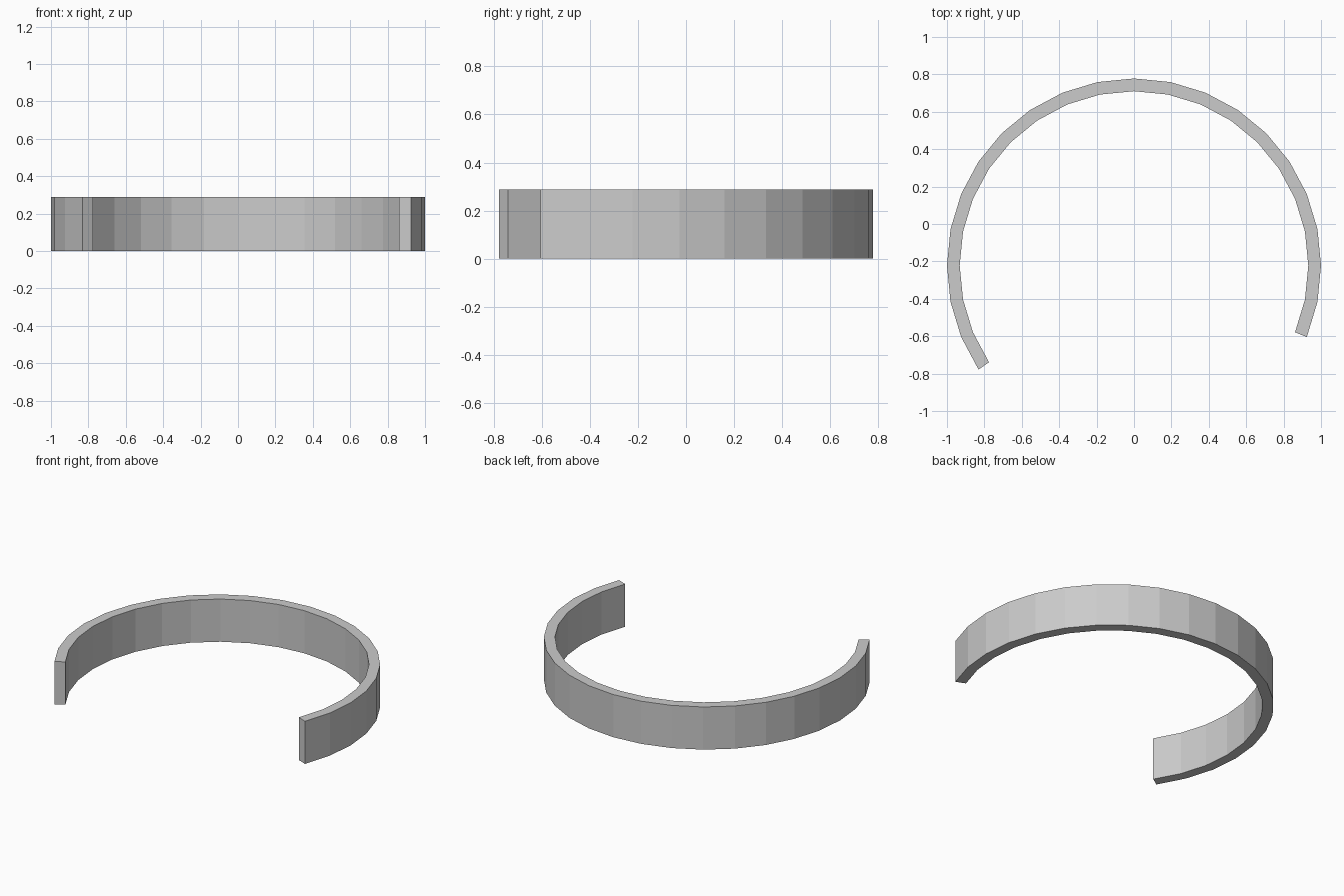
import bpy, bmesh
from math import sin, cos, radians

if "Cube" in bpy.data.objects:
    bpy.data.objects.remove(bpy.data.objects["Cube"])

OUTER, INNER, HEIGHT = 1.0, 0.932, 0.289
STEP, START, SEGMENTS = 11.25, -22.5, 21
CENTRE_Y = -0.222

bm = bmesh.new()

# Rectangular cross-sections swept around the open arc
rings = []
for i in range(SEGMENTS + 1):
    a = radians(START + i * STEP)
    section = [(OUTER, 0), (OUTER, HEIGHT), (INNER, HEIGHT), (INNER, 0)]
    rings.append([bm.verts.new((r * cos(a), CENTRE_Y + r * sin(a), z)) for r, z in section])

for a, b in zip(rings, rings[1:]):
    for j in range(4):
        k = (j + 1) % 4
        bm.faces.new((a[j], b[j], b[k], a[k]))

# Square end caps
bm.faces.new(rings[0])
bm.faces.new(rings[-1][::-1])
bmesh.ops.recalc_face_normals(bm, faces=bm.faces)

mesh = bpy.data.meshes.new("open_band")
bm.to_mesh(mesh)
bm.free()
bpy.context.collection.objects.link(bpy.data.objects.new("open_band", mesh))
